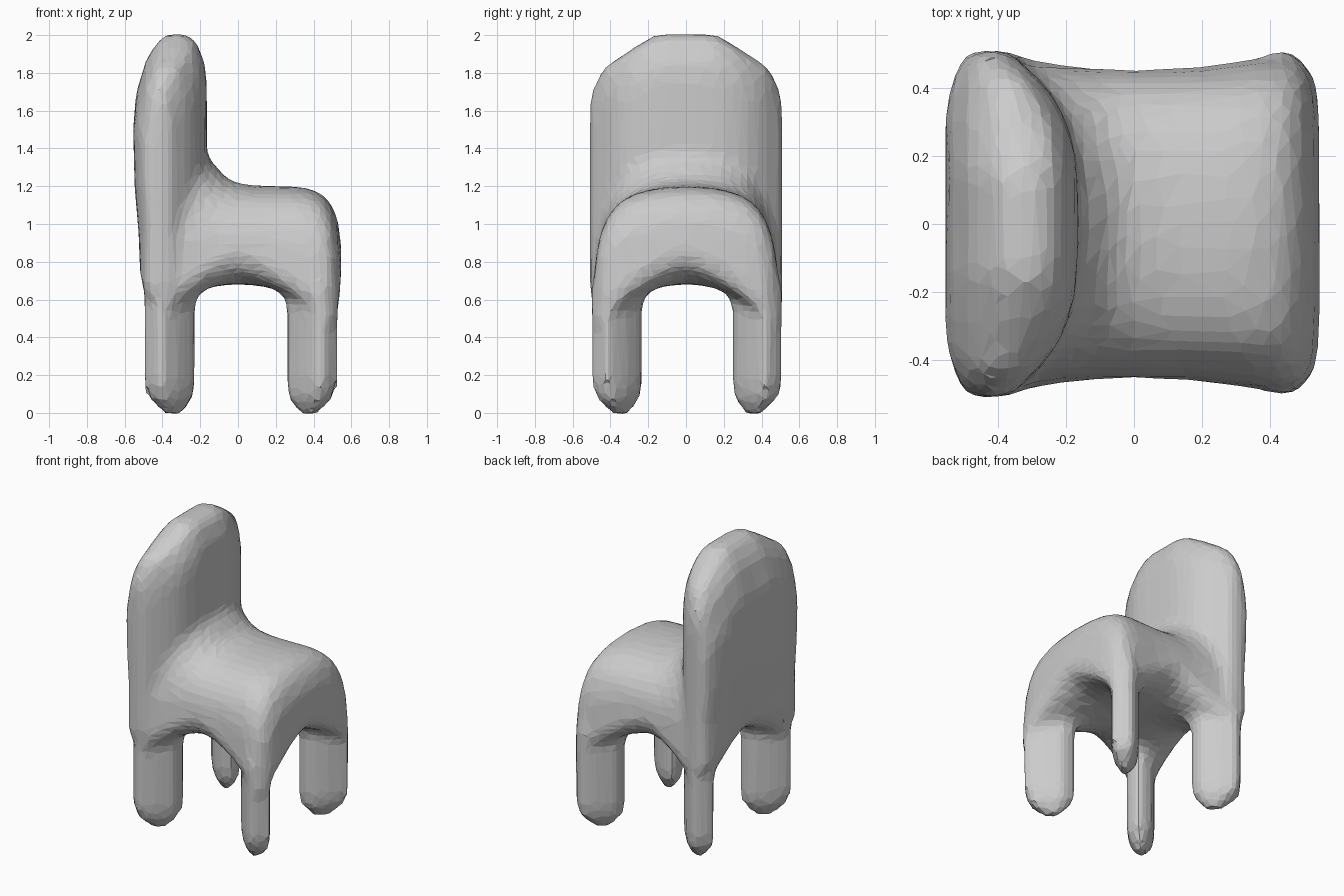
import bpy, bmesh, math

if "Cube" in bpy.data.objects:
    bpy.data.objects.remove(bpy.data.objects["Cube"])

body = bmesh.new()   # all parts are gathered here and fused at the end


def add_part(verts, faces):
    bm = bmesh.new()
    vs = [bm.verts.new(v) for v in verts]
    for f in faces:
        bm.faces.new([vs[i] for i in f])
    bmesh.ops.remove_doubles(bm, verts=bm.verts, dist=0.0005)
    bmesh.ops.recalc_face_normals(bm, faces=bm.faces)
    me = bpy.data.meshes.new("part")
    bm.to_mesh(me)
    bm.free()
    body.from_mesh(me)
    bpy.data.meshes.remove(me)


def loft(rings):
    n = len(rings[0])
    verts = [v for r in rings for v in r]
    faces = [(i * n + j, i * n + (j + 1) % n, (i + 1) * n + (j + 1) % n, (i + 1) * n + j)
             for i in range(len(rings) - 1) for j in range(n)]
    faces += [tuple(range(n)), tuple(range(len(verts) - n, len(verts)))]
    add_part(verts, faces)


def back_front(y):
    # curved front face of the backrest
    return -0.165 - 0.2 * (min(abs(y), 0.5) / 0.5) ** 3.5


# Seat: padded cushion with domed top and vaulted underside
def seat_point(s, t, top):
    hx = 0.55 if s > 0 else 0.495
    x = s * (hx - 0.05 * s ** 8 * t ** 8)
    y = t * (0.455 + 0.085 * s * s - 0.07 * s ** 8 * t * t)
    web = 0.4 * abs(s * t) ** 1.5
    if top:
        dome = math.sqrt(max(0, (1 - t ** 6) * (1 - abs(s) ** 7))) * (1 - 0.29 * t * t)
        edge = 0.85 - web * (1 - dome)
        d = max(0, x - back_front(y))
        return (x, y, edge + (1.2 - edge) * dome + 0.2 * dome ** 2 * math.exp(-d / 0.065))
    vault = math.sqrt(max(0, (1 - t ** 4) * (1 - s ** 4)))
    return (x, y, 0.85 - 0.17 * vault - web)


N = 20
verts, faces = [], []
for top in (True, False):
    base = len(verts)
    for i in range(N + 1):
        for j in range(N + 1):
            # rows crowd towards the rim so the rounding is even
            s, t = (math.sin((2 * k / N - 1) * math.pi / 2) * 0.7 + (2 * k / N - 1) * 0.3 for k in (i, j))
            rim = i in (0, N) or j in (0, N)
            verts.append(seat_point(s, t, top and not rim))
    for i in range(N):
        for j in range(N):
            a = base + i * (N + 1) + j
            faces.append((a, a + 1, a + N + 2, a + N + 1))
add_part(verts, faces)

# Backrest: slices across the width (y, top height, rear x)
half = [(0, 2.01, -0.555), (0.08, 2.01, -0.555), (0.16, 2.005, -0.555), (0.22, 1.97, -0.555),
        (0.29, 1.93, -0.555), (0.36, 1.88, -0.55), (0.43, 1.84, -0.53), (0.48, 1.75, -0.51),
        (0.51, 1.67, -0.485)]
slices = [(-y, h, b) for y, h, b in half[:0:-1]] + half
# crown profile: fraction from front to rear, drop below the top
crown = [(0, 0.27), (0.03, 0.16), (0.16, 0.03), (0.37, 0), (0.6, 0.015), (0.81, 0.13), (0.96, 0.33)]
rear = [(0, 1.5), (0.01, 1.2), (0.04, 0.95)]
rings = []
for y, h, b in slices:
    f = back_front(y)
    low = 0.62 + 0.17 * (1 - (2 * y) ** 2)
    ring = [(f, y, low + 0.07), (f, y, 1.2)]
    ring += [(f + (b - f) * u, y, h - d * (1 - 0.4 * abs(y))) for u, d in crown]
    ring += [(b + dx * (1 - abs(y)), y, min(z, h - 0.3)) for dx, z in rear]
    ring.append((b + 0.07 * (1 - 1.6 * abs(y)), y, low))
    rings.append(ring)
loft(rings)

# Legs: flat blades set on the diagonals, with pointed feet
blade = [(0.142, 0.045), (0.045, 0.142), (-0.055, 0.065), (-0.135, -0.025),
         (-0.135, -0.135), (-0.025, -0.135), (0.065, -0.055)]
for sx in (-1, 1):
    for sy in (-1, 1):
        cx = 0.395 if sx > 0 else 0.365
        cy = 0.382 if sy > 0 else 0.37
        rings = []
        for z, k, shift in ((-0.015, 0.3, -0.02), (0.08, 0.9, -0.005), (0.16, 1, 0),
                            (0.55, 1, 0), (0.66, 1.08, -0.01), (0.78, 0.85, -0.03)):
            rings.append([(sx * (cx + shift + px * k), sy * (cy + shift + py * k), z) for px, py in blade])
        loft(rings)

# Fuse all parts into one soft, faceted body
mesh = bpy.data.meshes.new("chair_body")
body.to_mesh(mesh)
body.free()
chair = bpy.data.objects.new("chair_body", mesh)
bpy.context.collection.objects.link(chair)
fuse = chair.modifiers.new("fuse", 'REMESH')
fuse.mode = 'VOXEL'
fuse.voxel_size = 0.035
soften = chair.modifiers.new("soften", 'SMOOTH')
soften.factor = 0.5
soften.iterations = 5
facet = chair.modifiers.new("facet", 'DECIMATE')
facet.ratio = 0.2
